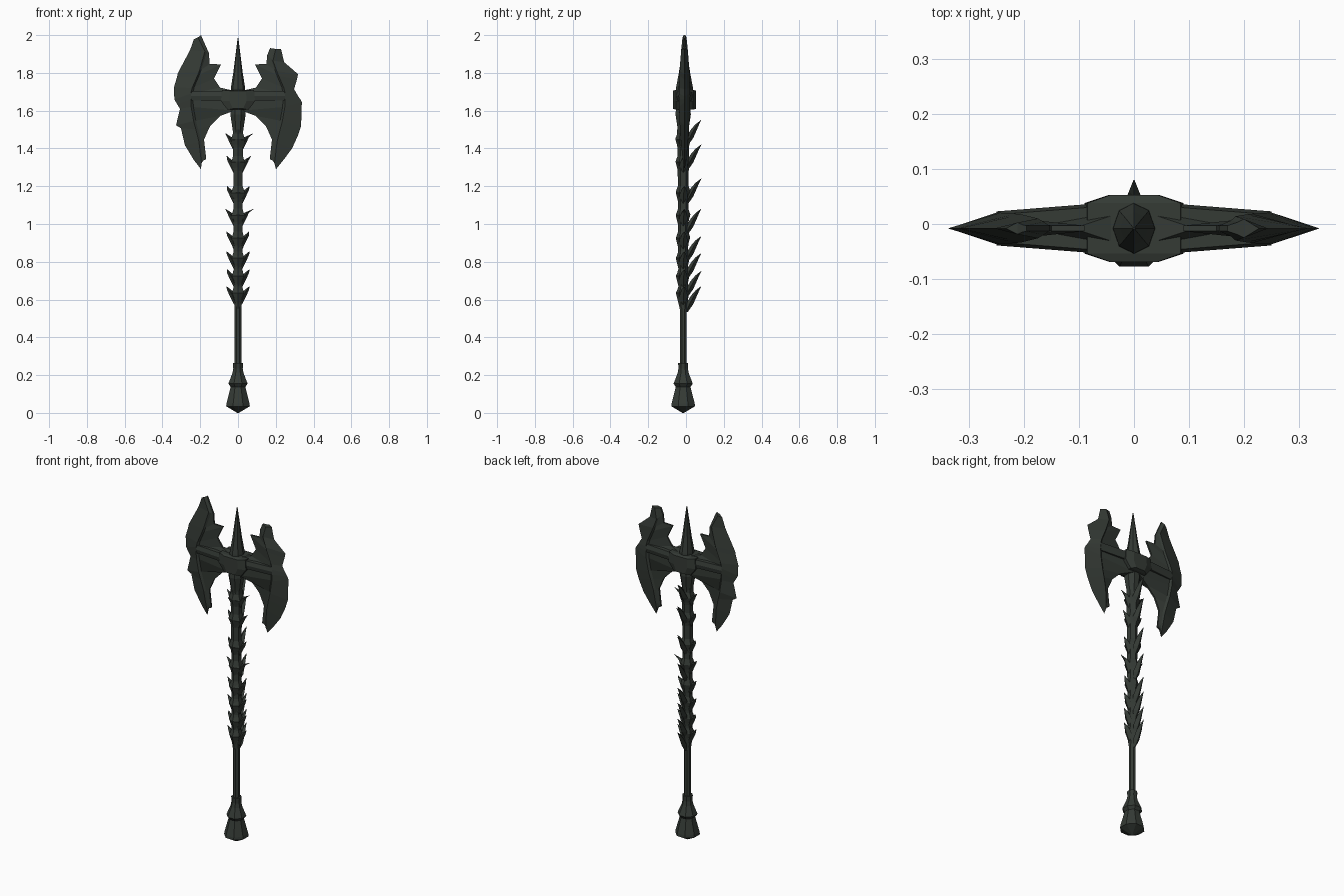
import bpy, bmesh, math

CY = -0.015   # depth of the shaft axis
BY = -0.008   # depth of the blade plane

metal = bpy.data.materials.new("dark_green_iron")
metal.diffuse_color = (0.035, 0.043, 0.036, 1)


def finish(bm, name):
    bmesh.ops.remove_doubles(bm, verts=bm.verts, dist=0.0002)
    bmesh.ops.recalc_face_normals(bm, faces=bm.faces)
    me = bpy.data.meshes.new(name)
    bm.to_mesh(me)
    bm.free()
    me.materials.append(metal)
    ob = bpy.data.objects.new(name, me)
    bpy.context.collection.objects.link(ob)
    return ob


def loft(name, rings, sides=8, turn=0.0):
    """Skin horizontal rings given as (x, y, z, radius_x, radius_y)."""
    bm = bmesh.new()
    loops = []
    for x, y, z, rx, ry in rings:
        loops.append([bm.verts.new((x + rx * math.cos(turn + math.tau * i / sides),
                                    y + ry * math.sin(turn + math.tau * i / sides), z))
                      for i in range(sides)])
    for a, b in zip(loops, loops[1:]):
        for i in range(sides):
            j = (i + 1) % sides
            bm.faces.new((a[i], a[j], b[j], b[i]))
    bm.faces.new(loops[0][::-1])
    bm.faces.new(loops[-1])
    return finish(bm, name)


def turned(name, profile, sides=8):
    return loft(name, [(0, CY, z, r, r) for z, r in profile], sides, math.pi / sides)


# Pommel, grip cup and shaft
turned("pommel", [(0.0, 0.004), (0.035, 0.068), (0.05, 0.066), (0.145, 0.04), (0.16, 0.04)])
turned("grip_cup", [(0.135, 0.04), (0.155, 0.055), (0.21, 0.032), (0.235, 0.027), (0.265, 0.029)])
turned("shaft", [(0.2, 0.019), (1.0, 0.019), (1.6, 0.024)])
turned("upper_collar", [(1.44, 0.022), (1.52, 0.034), (1.58, 0.044), (1.62, 0.04)])

# Vertebrae: (side horn height, back horn height, left reach, right reach)
bones = [(0.67, 0.67, 0.06, 0.06), (0.76, 0.75, 0.055, 0.06), (0.855, 0.845, 0.06, 0.06),
         (0.96, 0.935, 0.06, 0.057), (1.08, 1.08, 0.066, 0.082), (1.20, 1.24, 0.055, 0.06),
         (1.36, 1.42, 0.058, 0.068), (1.48, 1.55, 0.065, 0.08)]
for t, b, left, right in bones:
    k = 0.9 + 0.25 * (t - 0.67)
    turned("vertebra", [(t - 0.115, 0.022 * k), (t - 0.06, 0.030 * k),
                        (t - 0.03, 0.038 * k), (t + 0.005, 0.026 * k)], 6)
    loft("front_chevron", [(0, CY - 0.018, t - 0.095, 0.003, 0.006),
                           (0, CY - 0.022, t - 0.035, 0.036 * k, 0.017),
                           (0, CY - 0.012, t, 0.022, 0.01)], 4)
    loft("back_horn", [(0, 0.002, b - 0.135, 0.006, 0.008),
                       (0, 0.018, b - 0.095, 0.022 * k, 0.02),
                       (0, 0.042, b - 0.05, 0.016, 0.016),
                       (0, 0.06, b - 0.022, 0.009, 0.010),
                       (0, 0.08, b, 0.001, 0.001)], 4)
    for s, reach in ((-1, left), (1, right)):
        loft("side_horn", [(s * 0.012, CY, t - 0.095, 0.010, 0.015),
                           (s * 0.028, CY + 0.002, t - 0.05, 0.016, 0.022),
                           (s * 0.046, CY + 0.004, t - 0.02, 0.012, 0.013),
                           (s * reach * 1.02, CY + 0.006, t, 0.001, 0.001)], 4)
# Plain spine core between the vertebrae
turned("spine_core", [(0.55, 0.019), (0.62, 0.025), (1.2, 0.028), (1.5, 0.032)], 6)

# Axe hub: bevelled block with a boss on both faces
bm = bmesh.new()
outline = [(-0.085, 1.71), (0.085, 1.71), (0.09, 1.65), (0.055, 1.605), (-0.055, 1.605), (-0.09, 1.65)]
hub_loops = []
for y, k in ((-0.061, 0.5), (-0.046, 1.0), (0.046, 1.0), (0.061, 0.5)):
    hub_loops.append([bm.verts.new((x * k, BY + y, 1.66 + (z - 1.66) * (0.8 + 0.2 * k)))
                      for x, z in outline])
for a, b in zip(hub_loops, hub_loops[1:]):
    for i in range(6):
        bm.faces.new((a[i], a[(i + 1) % 6], b[(i + 1) % 6], b[i]))
bm.faces.new(hub_loops[0])
bm.faces.new(hub_loops[-1])
finish(bm, "hub")

# Top spike
loft("top_spike", [(0, BY, 1.67, 0.04, 0.05), (0, BY, 1.72, 0.038, 0.045),
                   (0, BY, 1.80, 0.025, 0.03), (0, BY, 1.985, 0.002, 0.002)], 8)

# Rails across the blades: ridged section tapering outward
for s in (-1, 1):
    bm = bmesh.new()
    ends = []
    for x, h in ((0.06, 0.046), (0.25, 0.031)):
        sec = [(-h, 1.678), (-h + 0.006, 1.702), (h - 0.006, 1.702),
               (h, 1.678), (h - 0.006, 1.654), (-h + 0.006, 1.654)]
        ends.append([bm.verts.new((s * x, BY + y, z)) for y, z in sec])
    for i in range(6):
        bm.faces.new((ends[0][i], ends[0][(i + 1) % 6], ends[1][(i + 1) % 6], ends[1][i]))
    for e in ends:
        bm.faces.new(e)
    finish(bm, "rail")

# Blades: rows from inner edge over a stepped ridge to the cutting edge
ridge = [(0.205, 1.81), (0.215, 1.785), (0.243, 1.72), (0.25, 1.69), (0.25, 1.66), (0.248, 1.62),
         (0.235, 1.545), (0.223, 1.50), (0.207, 1.435), (0.199, 1.37), (0.193, 1.32)]
inner = [(0.15, 1.847), (0.09, 1.845), (0.127, 1.77), (0.095, 1.722), (0.02, 1.705), (0.02, 1.60),
         (0.095, 1.572), (0.148, 1.518), (0.18, 1.447), (0.168, 1.343), (0.185, 1.335)]
left_outer = [(0.233, 1.979), (0.254, 1.92), (0.318, 1.80), (0.323, 1.777), (0.339, 1.724),
              (0.337, 1.66), (0.322, 1.634), (0.307, 1.61), (0.328, 1.523), (0.302, 1.507),
              (0.281, 1.417), (0.233, 1.338), (0.196, 1.29)]
right_outer = [(0.228, 1.926), (0.244, 1.857), (0.318, 1.793), (0.312, 1.765), (0.297, 1.714),
               (0.318, 1.677), (0.33, 1.66), (0.338, 1.645), (0.334, 1.52), (0.318, 1.47),
               (0.286, 1.40), (0.244, 1.343), (0.201, 1.29)]


def blade(name, s, outer, top_ridge, top_inner):
    bm = bmesh.new()
    sheets = {-1: [], 1: []}
    for o, r, n in zip(outer, top_ridge + ridge, top_inner + inner):
        f = max(0.2, 1 - ((r[1] - 1.67) / 0.4) ** 2)
        d = math.dist(r, n)
        q = min(0.012 / d, 0.5)
        step = (r[0] + (n[0] - r[0]) * q, r[1] + (n[1] - r[1]) * q)
        thin = 0.03 if n[0] < 0.05 else 0.005
        row = [(n, thin), (step, 0.019 * f), (r, 0.029 * f), (o, 0.0)]
        for side in sheets:
            sheets[side].append([bm.verts.new((s * p[0], BY + side * h, p[1])) for p, h in row])
    for rows in sheets.values():
        for a, b in zip(rows, rows[1:]):
            for i in range(3):
                bm.faces.new((a[i], a[i + 1], b[i + 1], b[i]))
    # close the inner edge and both tips
    fr, bk = sheets[-1], sheets[1]
    for i in range(len(fr) - 1):
        bm.faces.new((fr[i][0], fr[i + 1][0], bk[i + 1][0], bk[i][0]))
    for e in (0, -1):
        for i in range(3):
            bm.faces.new((fr[e][i], bk[e][i], bk[e][i + 1], fr[e][i + 1]))
    finish(bm, name)


blade("left_blade", -1, left_outer, [(0.212, 1.988), (0.175, 1.915)], [(0.196, 2.0), (0.154, 1.905)])
blade("right_blade", 1, right_outer, [(0.2, 1.927), (0.185, 1.865)], [(0.17, 1.931), (0.155, 1.895)])
